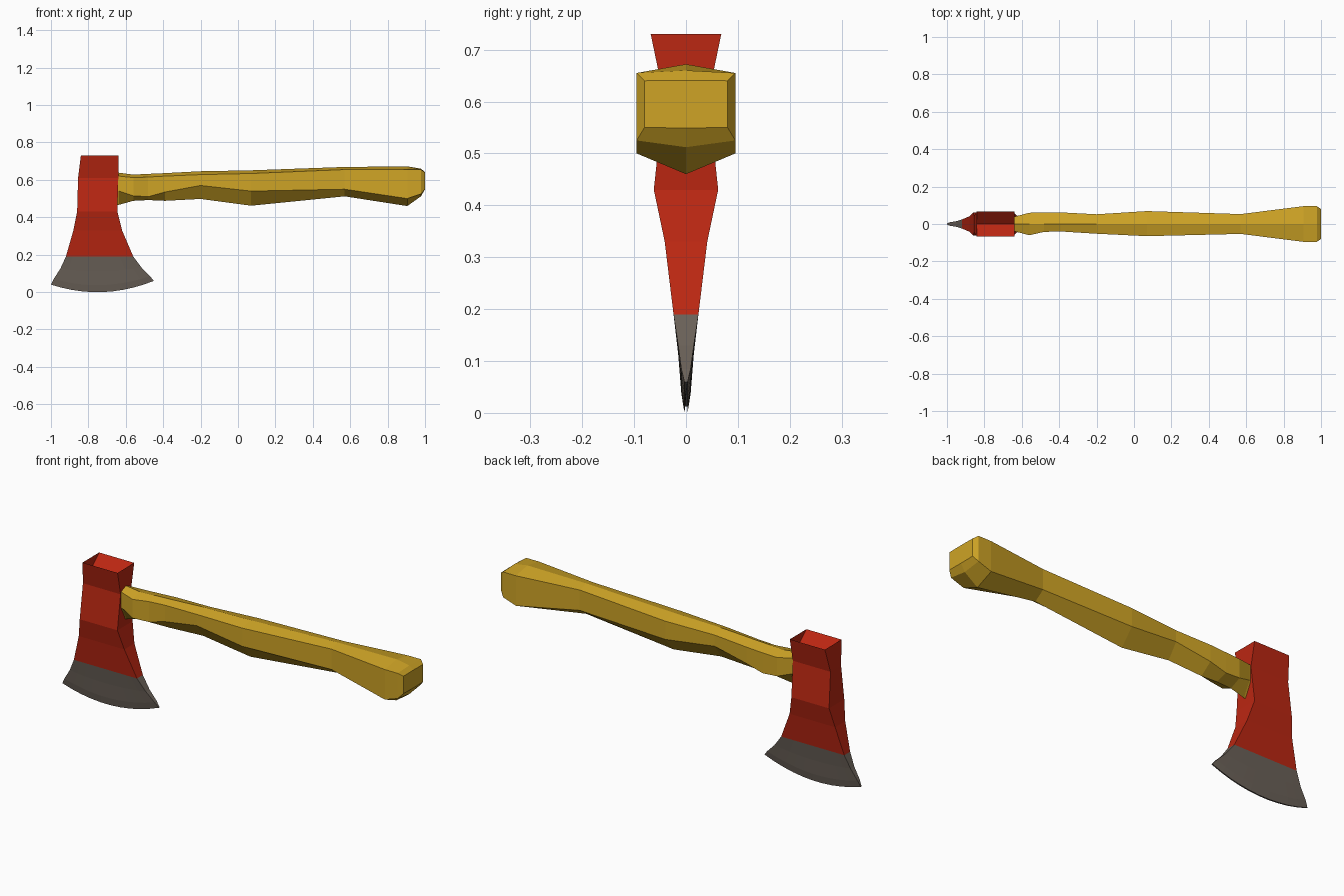
import bpy, bmesh


def material(name, rgb):
    m = bpy.data.materials.new(name)
    m.diffuse_color = (*rgb, 1.0)
    return m


RED = material("red paint", (0.50, 0.020, 0.006))
STEEL = material("bare steel", (0.145, 0.120, 0.098))
WOOD = material("yellow wood", (0.62, 0.37, 0.019))


def loft(name, rings, mats):
    """Bridge closed rings of equal length, cap both ends and clean up."""
    bm = bmesh.new()
    loops = [[bm.verts.new(p) for p in ring] for ring in rings]
    n = len(loops[0])
    for a, b in zip(loops, loops[1:]):
        for i in range(n):
            j = (i + 1) % n
            bm.faces.new((a[i], a[j], b[j], b[i]))
    for cap in (loops[0], loops[-1]):
        bm.faces.new(cap)
    bmesh.ops.remove_doubles(bm, verts=bm.verts, dist=0.0005)
    bmesh.ops.recalc_face_normals(bm, faces=bm.faces)
    mesh = bpy.data.meshes.new(name)
    bm.to_mesh(mesh)
    bm.free()
    for m in mats:
        mesh.materials.append(m)
    obj = bpy.data.objects.new(name, mesh)
    bpy.context.collection.objects.link(obj)
    return obj


# Axe head: rows of (x left, x right, z left, z right, sag, half thickness)
COLS = 10
rows = [
    (-0.84, -0.64, 0.67, 0.67, 0, 0.0002),   # bottom of the V notch
    (-0.84, -0.64, 0.73, 0.73, 0, 0.068),
    (-0.855, -0.64, 0.61, 0.61, 0, 0.043),
    (-0.86, -0.645, 0.43, 0.43, 0, 0.062),
    (-0.88, -0.62, 0.33, 0.33, 0, 0.041),
    (-0.92, -0.56, 0.19, 0.19, 0, 0.024),
    (-0.95, -0.515, 0.125, 0.13, 0.015, 0.015),
    (-0.985, -0.47, 0.07, 0.085, 0.04, 0.009),
    (-1.0, -0.45, 0.04, 0.06, 0.05, 0.003),  # cutting edge
]


def head_ring(xl, xr, zl, zr, sag, h):
    pts = []
    for i in range(COLS + 1):
        t = i / COLS
        pts.append((xl + (xr - xl) * t, zl + (zr - zl) * t - sag * 4 * t * (1 - t)))
    return [(x, -h, z) for x, z in pts] + [(x, h, z) for x, z in reversed(pts)]


def head_loft():
    # rings share the notch line at the top and the thin edge at the bottom
    rings = [head_ring(*r) for r in rows]
    return loft("axe_head", rings, [RED, STEEL])


head = head_loft()
for p in head.data.polygons:
    p.material_index = 1 if p.center.z < 0.19 else 0

# Handle: stations of (x, front y, back y, bottom ridge, side low, side high, top ridge)
stations = [
    (-0.66, -0.035, 0.035, 0.465, 0.54, 0.62, 0.64),
    (-0.635, -0.04, 0.04, 0.467, 0.54, 0.62, 0.638),
    (-0.56, -0.06, 0.06, 0.488, 0.515, 0.612, 0.628),
    (-0.48, -0.042, 0.062, 0.492, 0.51, 0.615, 0.632),
    (-0.39, -0.04, 0.062, 0.488, 0.535, 0.62, 0.636),
    (-0.20, -0.052, 0.052, 0.498, 0.57, 0.628, 0.646),
    (0.07, -0.065, 0.069, 0.462, 0.54, 0.634, 0.651),
    (0.57, -0.053, 0.053, 0.512, 0.55, 0.655, 0.669),
    (0.905, -0.095, 0.095, 0.46, 0.50, 0.655, 0.672),
    (0.978, -0.095, 0.095, 0.512, 0.525, 0.655, 0.66),
    (1.0, -0.08, 0.08, 0.549, 0.55, 0.64, 0.641),
]
rings = [[(x, 0, zb), (x, yb, zl), (x, yb, zh), (x, 0, zt), (x, yf, zh), (x, yf, zl)]
         for x, yf, yb, zb, zl, zh, zt in stations]
loft("handle", rings, [WOOD])
